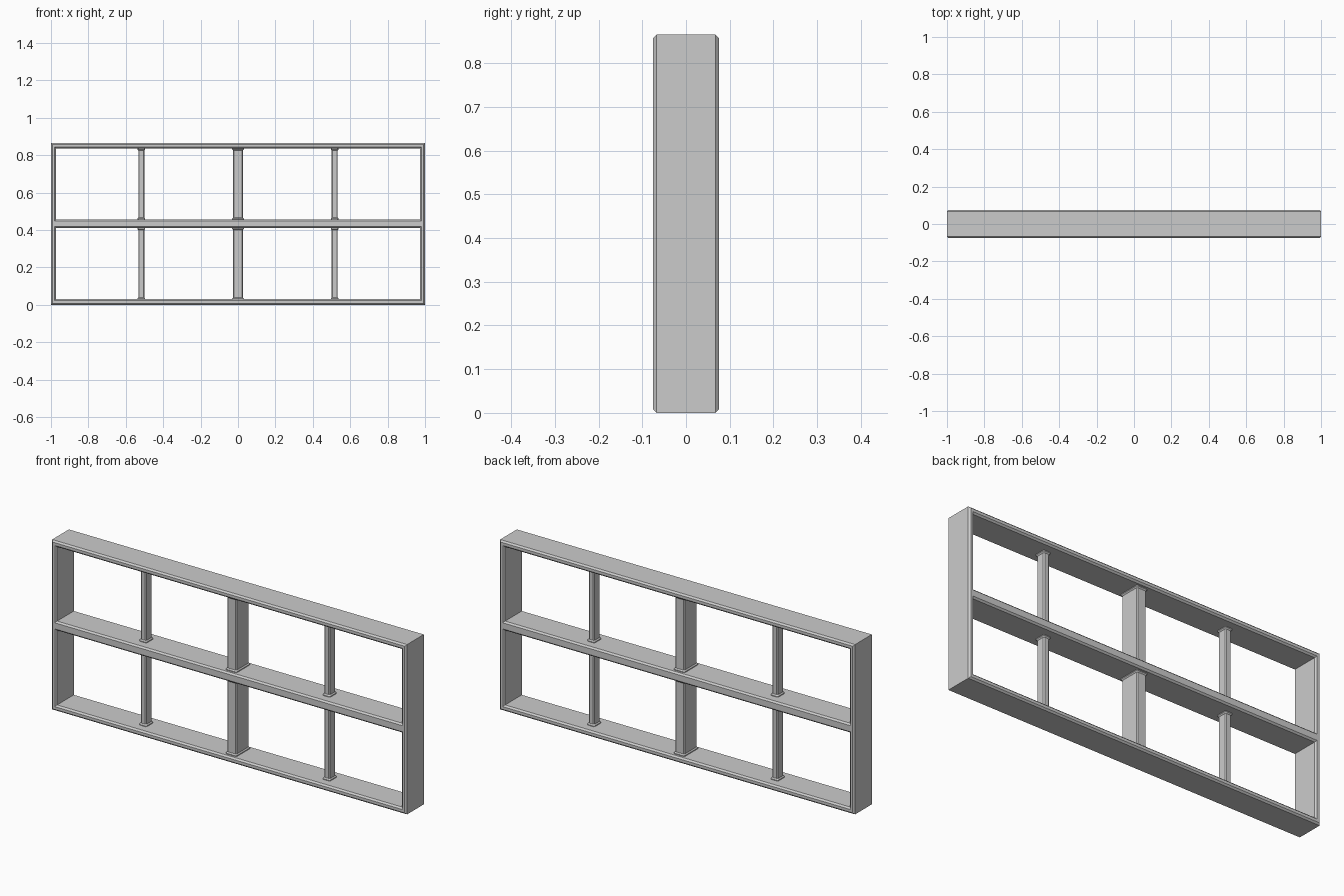
import bpy, bmesh

if "Cube" in bpy.data.objects:
    bpy.data.objects.remove(bpy.data.objects["Cube"])

H, D, C = 0.865, 0.075, 0.008      # height, half depth, chamfer


def make_object(name, bm):
    bmesh.ops.recalc_face_normals(bm, faces=bm.faces[:])
    mesh = bpy.data.meshes.new(name)
    bm.to_mesh(mesh)
    bm.free()
    obj = bpy.data.objects.new(name, mesh)
    bpy.context.collection.objects.link(obj)
    return obj


def loft(bm, rings):
    """Skin successive rings of points; return the vertex rings."""
    loops = [[bm.verts.new(p) for p in ring] for ring in rings]
    for a, b in zip(loops, loops[1:]):
        n = len(a)
        for i in range(n):
            j = (i + 1) % n
            bm.faces.new((a[i], a[j], b[j], b[i]))
    return loops


def rect(x, z0, z1, y, grow):
    x, z0, z1 = x + grow, z0 - grow, z1 + grow
    return [(-x, y, z0), (x, y, z0), (x, y, z1), (-x, y, z1)]


# Outer frame and middle rail: one chamfered outline with two chamfered openings
bm = bmesh.new()
caps = ([], [])
for x, z0, z1, g in ((1.0, 0.0, H, -C), (0.972, 0.030, 0.410, C),
                     (0.972, 0.457, H - 0.030, C)):
    loops = loft(bm, [rect(x, z0, z1, y, grow) for y, grow in
                      ((-D, g), (-D + C, 0), (D - C, 0), (D, g))])
    for edges, loop in zip(caps, (loops[0], loops[-1])):
        edges += [bm.edges.get((loop[i], loop[(i + 1) % 4])) for i in range(4)]
for edges, side in zip(caps, (-1, 1)):
    bmesh.ops.triangle_fill(bm, edges=edges, use_beauty=True, normal=(0, side, 0))
make_object("shelf_frame", bm)


def octagon(cx, hx, hy, z, c):
    pts = [(-hx + c, -hy), (hx - c, -hy), (hx, -hy + c), (hx, hy - c),
           (hx - c, hy), (-hx + c, hy), (-hx, hy - c), (-hx, -hy + c)]
    return [(cx + px, py, z) for px, py in pts]


# Upright posts with flared ends
def post(name, cx, hx, hy, z0, z1):
    bm = bmesh.new()
    f = 0.005
    levels = ((z0, f), (z0 + 0.004, f), (z0 + 0.010, 0),
              (z1 - 0.010, 0), (z1 - 0.004, f), (z1, f))
    loops = loft(bm, [octagon(cx, hx + g, hy + g, z, 0.005) for z, g in levels])
    bm.faces.new(loops[0])
    bm.faces.new(loops[-1])
    make_object(name, bm)


for row, z0, z1 in (("lower", 0.030, 0.410), ("upper", 0.457, H - 0.030)):
    post(row + "_centre_post", 0, 0.026, 0.052, z0, z1)
    for side, cx in (("left", -0.517), ("right", 0.517)):
        post(f"{row}_{side}_post", cx, 0.016, 0.024, z0, z1)
